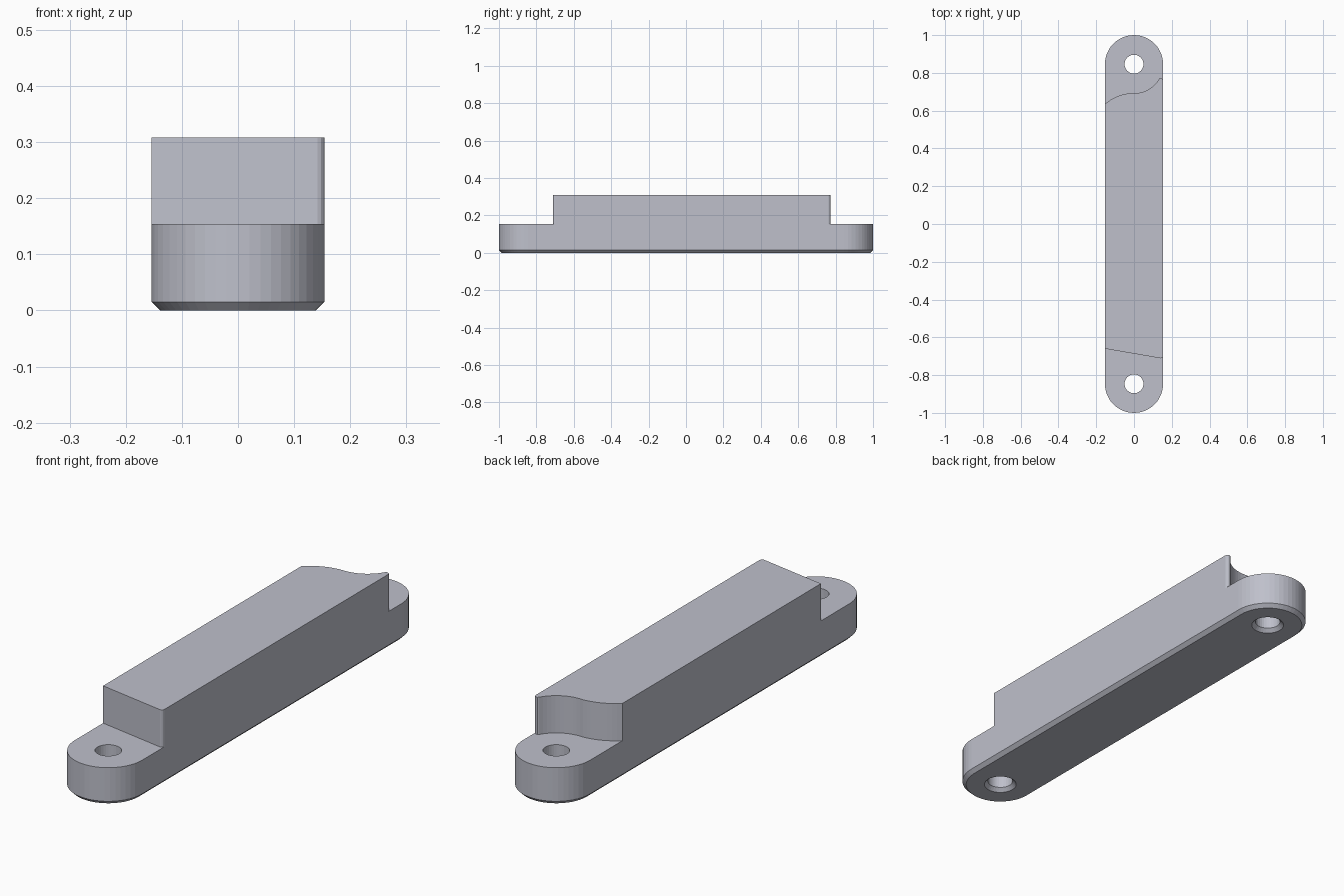
import bpy, bmesh
from math import sin, cos, pi, radians

old = bpy.data.objects.get("Cube")
if old:
    bpy.data.objects.remove(old, do_unlink=True)

R, HOLE_Y, HOLE_R = 0.154, 0.846, 0.05
STEP, TOP, CHAMFER = 0.154, 0.308, 0.015

grey = bpy.data.materials.new("light_grey")
grey.use_nodes = True
colour = (0.52, 0.53, 0.60, 1)
grey.diffuse_color = colour
grey.node_tree.nodes["Principled BSDF"].inputs["Base Color"].default_value = colour


def loft(name, rings):
    """Closed solid through matching rings of points, bottom to top."""
    bm = bmesh.new()
    loops = [[bm.verts.new(p) for p in ring] for ring in rings]
    n = len(loops[0])
    for low, high in zip(loops, loops[1:]):
        for i in range(n):
            j = (i + 1) % n
            bm.faces.new((low[i], low[j], high[j], high[i]))
    bm.faces.new(loops[0][::-1])
    bm.faces.new(loops[-1])
    bmesh.ops.recalc_face_normals(bm, faces=bm.faces)
    mesh = bpy.data.meshes.new(name)
    bm.to_mesh(mesh)
    bm.free()
    mesh.materials.append(grey)
    obj = bpy.data.objects.new(name, mesh)
    bpy.context.collection.objects.link(obj)
    return obj


def slot(r, z, segments=24):
    """Outline with straight sides and round ends."""
    return [(r * cos(a), side * HOLE_Y + r * sin(a), z)
            for side, start in ((1, 0), (-1, pi))
            for a in (start + pi * i / segments for i in range(segments + 1))]


def circle(r, y, z, segments=32):
    return [(r * cos(2 * pi * i / segments), y + r * sin(2 * pi * i / segments), z)
            for i in range(segments)]


def prism(name, outline, low, high):
    return loft(name, [[(x, y, z) for x, y in outline] for z in (low, high)])


# Bar with a chamfered underside
bar = loft("mounting_bar", [slot(R - CHAMFER, 0), slot(R, CHAMFER), slot(R, TOP)])

# Screw holes, countersunk from below
cutters = [loft("hole_cutter", [circle(HOLE_R + 0.035, y, -0.02),
                                circle(HOLE_R, y, CHAMFER),
                                circle(HOLE_R, y, 0.4)])
           for y in (-HOLE_Y, HOLE_Y)]

# Slanted front step with a rounded right corner
front = [(-0.2, -0.652), (-R, -0.66), (0.142, -0.711), (0.148, -0.709),
         (0.152, -0.705), (R, -0.699), (0.2, -0.699), (0.2, -1.1), (-0.2, -1.1)]
cutters.append(prism("front_step_cutter", front, STEP, 0.4))

# Back step: a convex arc flowing into a hollow around the hole, then a rounded tip
BEND = 0.233
bend_y = HOLE_Y - R + 0.001 - BEND
back = [(-0.2, 0.635)]
back += [(x, bend_y + (BEND**2 - x**2) ** 0.5) for x in (-R * (1 - i / 10) for i in range(10))]
back += [(R * sin(radians(a)), HOLE_Y - R * cos(radians(a))) for a in range(0, 61, 6)]
back += [(0.138, 0.773), (0.145, 0.772), (0.151, 0.768), (R, 0.761),
         (0.2, 0.761), (0.2, 1.1), (-0.2, 1.1)]
cutters.append(prism("back_step_cutter", back, STEP, 0.4))

# Cut the bar and discard the cutters
bpy.context.view_layer.objects.active = bar
for cutter in cutters:
    mod = bar.modifiers.new("cut", "BOOLEAN")
    mod.operation = "DIFFERENCE"
    mod.solver = "EXACT"
    mod.object = cutter
    bpy.ops.object.modifier_apply(modifier=mod.name)
    bpy.data.objects.remove(cutter, do_unlink=True)
